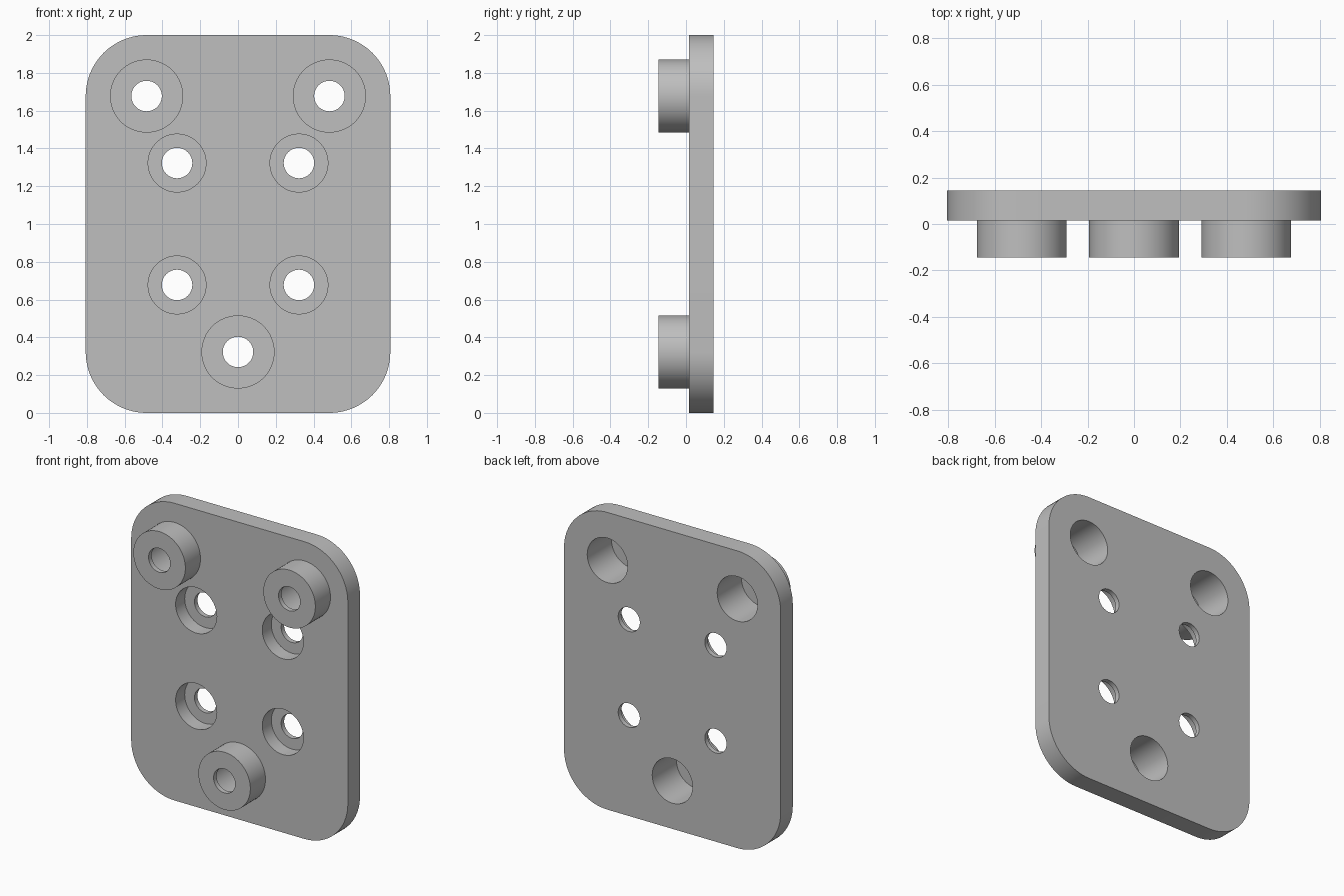
import bpy, bmesh, math
from mathutils import Matrix, Vector

if "Cube" in bpy.data.objects:
    bpy.data.objects.remove(bpy.data.objects["Cube"])

U = 2 / 62                      # design unit: the plate is 50 x 62 x 4 units
FRONT, FACE, BACK = -4.5 * U, 0.5 * U, 4.5 * U
BOSSES = [(-15, 52), (15, 52), (0, 10)]
SCREWS = [(x, z) for x in (-10, 10) for z in (21, 41)]

grey = bpy.data.materials.new("grey")
grey.diffuse_color = (0.52, 0.52, 0.52, 1)
grey.use_nodes = True
grey.node_tree.nodes["Principled BSDF"].inputs["Base Color"].default_value = grey.diffuse_color


def prism(name, outline, y0, y1):
    """Extrude an (x, z) outline from y0 to y1."""
    bm = bmesh.new()
    face = bm.faces.new([bm.verts.new((x, y0, z)) for x, z in outline])
    ext = bmesh.ops.extrude_face_region(bm, geom=[face])
    moved = [g for g in ext["geom"] if isinstance(g, bmesh.types.BMVert)]
    bmesh.ops.translate(bm, verts=moved, vec=(0, y1 - y0, 0))
    bmesh.ops.recalc_face_normals(bm, faces=bm.faces)
    mesh = bpy.data.meshes.new(name)
    bm.to_mesh(mesh)
    bm.free()
    mesh.materials.append(grey)
    ob = bpy.data.objects.new(name, mesh)
    bpy.context.collection.objects.link(ob)
    return ob


def arc(cx, cz, r, start, end, n):
    angles = [math.radians(start + (end - start) * i / n) for i in range(n + 1)]
    return [(cx + r * math.cos(a), cz + r * math.sin(a)) for a in angles]


def cylinder(name, pos, r, y0, y1):
    return prism(name, arc(pos[0] * U, pos[1] * U, r * U, 0, 360, 64)[:-1], y0, y1)


def combine(target, tool, operation):
    """Apply a boolean and discard the tool."""
    tool.hide_render = True
    mod = target.modifiers.new(operation, "BOOLEAN")
    mod.operation, mod.solver, mod.object = operation, "EXACT", tool
    bpy.context.view_layer.objects.active = target
    bpy.ops.object.modifier_apply(modifier=mod.name)
    bpy.data.objects.remove(tool)


# Rounded plate
corners = [(15, 52, 0), (-15, 52, 90), (-15, 10, 180), (15, 10, 270)]
outline = []
for x, z, a in corners:
    outline += arc(x * U, z * U, 10 * U, a, a + 90, 20)
plate = prism("mounting_plate", outline, FACE, BACK)

# Hollow standoffs: front boss, deep bore from the back, small hole in the cap
for p in BOSSES:
    combine(plate, cylinder("boss", p, 6, FRONT, FACE + U), "UNION")
    combine(plate, cylinder("rear_bore", p, 4.65, FRONT + U, BACK + U), "DIFFERENCE")
    combine(plate, cylinder("boss_hole", p, 2.5, FRONT - U, FRONT + 2 * U), "DIFFERENCE")

# Counterbored screw holes
for p in SCREWS:
    combine(plate, cylinder("counterbore", p, 4.75, FACE - U, FACE + 3 * U), "DIFFERENCE")
    combine(plate, cylinder("screw_hole", p, 2.5, FACE + 2 * U, BACK + U), "DIFFERENCE")

# Smooth curved walls, crisp rims
bpy.ops.object.select_all(action="DESELECT")
plate.select_set(True)
bpy.context.view_layer.objects.active = plate
bpy.ops.object.shade_smooth_by_angle(angle=math.radians(30))
